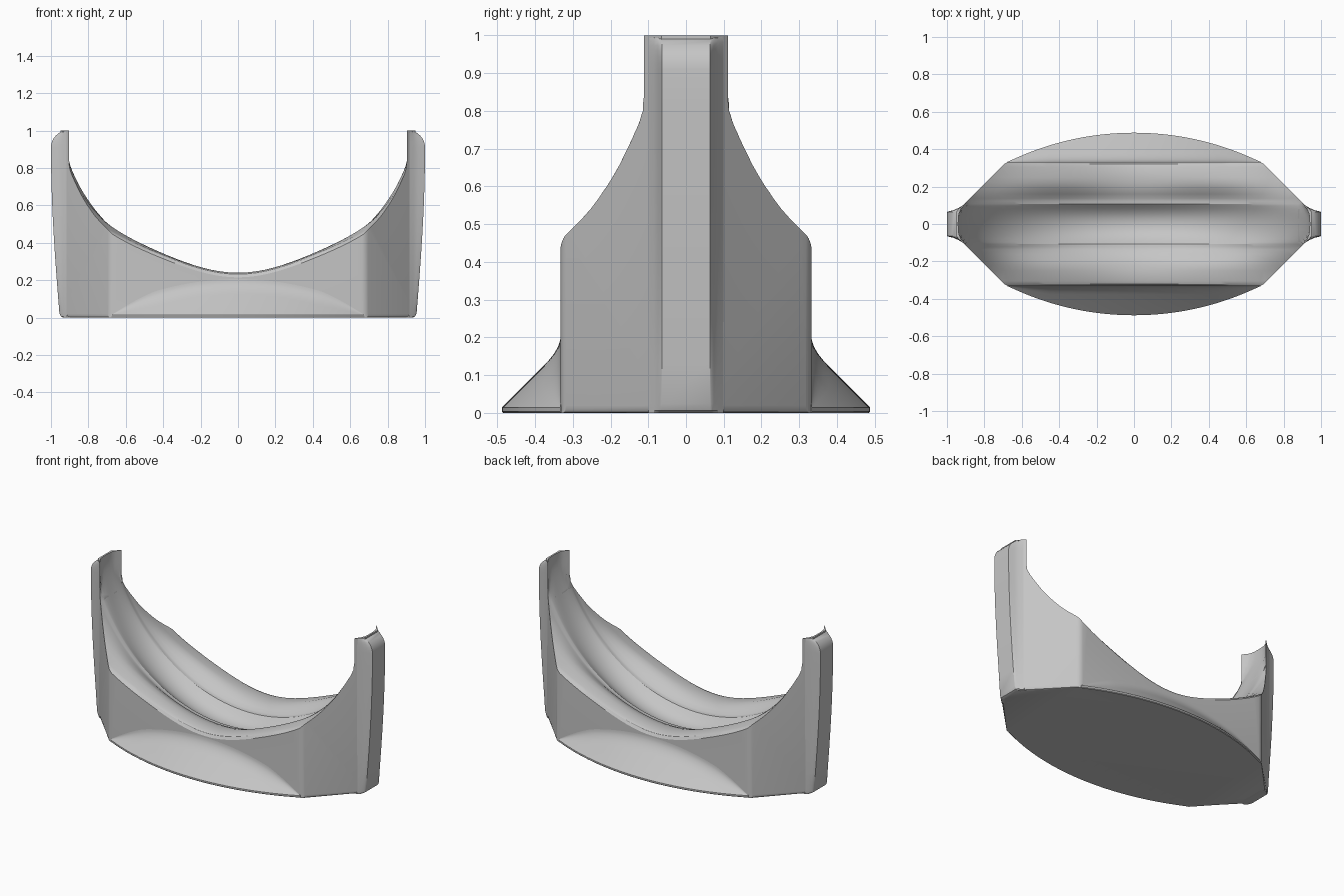
import bpy, bmesh, math

if "Cube" in bpy.data.objects:
    bpy.data.objects.remove(bpy.data.objects["Cube"], do_unlink=True)

grey = bpy.data.materials.new("plain grey")
grey.use_nodes = True
colour = (0.56, 0.56, 0.56, 1)
grey.diffuse_color = colour
grey.node_tree.nodes["Principled BSDF"].inputs["Base Color"].default_value = colour


def make(name, bm):
    bmesh.ops.recalc_face_normals(bm, faces=bm.faces)
    mesh = bpy.data.meshes.new(name)
    bm.to_mesh(mesh)
    bm.free()
    obj = bpy.data.objects.new(name, mesh)
    bpy.context.collection.objects.link(obj)
    mesh.materials.append(grey)
    return obj


def loft(name, rings):
    """Closed skin through a row of equal closed rings, with end caps."""
    bm = bmesh.new()
    rows = [[bm.verts.new(p) for p in ring] for ring in rings]
    n = len(rows[0])
    for a, b in zip(rows, rows[1:]):
        for i in range(n):
            j = (i + 1) % n
            bm.faces.new((a[i], a[j], b[j], b[i]))
    bm.faces.new(rows[0])
    bm.faces.new(rows[-1])
    bmesh.ops.remove_doubles(bm, verts=bm.verts, dist=1e-5)
    return make(name, bm)


def smooth(obj, angle=28):
    bpy.ops.object.select_all(action="DESELECT")
    obj.select_set(True)
    bpy.context.view_layer.objects.active = obj
    bpy.ops.object.shade_smooth_by_angle(angle=math.radians(angle))


def add_cut(obj):
    mod = obj.modifiers.new("bowl cut", "BOOLEAN")
    mod.operation = "DIFFERENCE"
    mod.solver = "EXACT"
    mod.object = cutter
    bpy.context.view_layer.objects.active = obj
    bpy.ops.object.select_all(action="DESELECT")
    obj.select_set(True)
    bpy.ops.object.modifier_apply(modifier=mod.name)


# Bowl cutter: round central channel, ledge, then a raised outer band
# Sections are (y, half width, depth, width limit)
CENTRE = 1.24
half = [
    (0.0, 0.975, 1.10, 0.94), (0.03, 0.975, 1.096, 0.939),
    (0.055, 0.976, 1.086, 0.936), (0.08, 0.98, 1.068, 0.925),
    (0.097, 0.986, 1.05, 0.911), (0.108, 0.992, 1.039, 0.904),
    (0.122, 1.0, 1.037, 0.904), (0.137, 1.003, 1.035, 0.91),
    (0.16, 1.015, 1.02, 0.95), (0.19, 1.035, 1.008, 1.0),
    (0.22, 1.055, 1.001, 1.1), (0.25, 1.075, 1.0, 1.2),
    (0.305, 1.105, 1.0, 1.2), (0.322, 1.105, 1.008, 1.2),
    (0.332, 1.095, 1.025, 1.2), (0.5, 1.095, 1.025, 1.2),
]
sections = [(-y, a, b, c) for y, a, b, c in reversed(half[1:])] + half
rings = []
STEPS = 72
for y, a, b, limit in sections:
    swell = 0.03 * max(0, min(1, (abs(y) - 0.13) / 0.09))
    ring = []
    for i in range(STEPS + 1):
        t = math.pi * i / STEPS
        x = max(-limit, min(limit, a * math.cos(t)))
        z = CENTRE - b * math.sin(t)
        if abs(x) < 0.9:
            z += swell * math.sin(math.pi * x / 0.9) ** 2
        ring.append((x, y, z))
    rings.append(ring)
cutter = loft("bowl_cutter", rings)
cutter.hide_render = True

# Main body: eight-sided block, rounded along the foot and the corners
WALL = 0.332
corner = [(0.95, 0.065), (0.683, WALL)]
quarter = corner + [(-x, y) for x, y in reversed(corner)]
plan = quarter + [(-x, -y) for x, y in quarter]
bm = bmesh.new()
base = bm.faces.new([bm.verts.new((x, y, 0)) for x, y in plan])
ext = bmesh.ops.extrude_face_region(bm, geom=[base])
for v in ext["geom"]:
    if isinstance(v, bmesh.types.BMVert):
        v.co.z = 1.0
corners = [e for e in bm.edges
           if abs(e.verts[0].co.z - e.verts[1].co.z) > 0.5 and abs(e.verts[0].co.y) > 0.3]
bmesh.ops.bevel(bm, geom=corners, offset=0.02, segments=3, affect="EDGES", profile=0.5)
foot = [e for e in bm.edges if all(v.co.z < 0.01 for v in e.verts)
        and min(abs(v.co.y) for v in e.verts) < 0.3]
bmesh.ops.bevel(bm, geom=foot, offset=0.02, segments=3, affect="EDGES", profile=0.5)
body = make("cradle_body", bm)
add_cut(body)
smooth(body)

# End ribs: flaring outward to a rounded top, blending into the body sides
R = 0.09
FOOT = 0.955
outline = [(FOOT - 0.02, 0.0), (FOOT - 0.008, 0.006), (FOOT, 0.024)]
for i in range(1, 9):
    z = 0.024 + (1 - R - 0.024) * i / 8
    outline.append((FOOT + (1 - FOOT) * math.sin(i / 8 * math.pi / 2), z))
for i in range(1, 9):
    t = math.pi / 2 * i / 8
    outline.append((1 - R + R * math.cos(t), 1 - R + R * math.sin(t)))
widths = [-0.1, -0.085, -0.074, -0.068, -0.064, 0.064, 0.068, 0.074, 0.085, 0.1]
reach = [0.0, 0.15, 0.4, 0.8, 1.0, 1.0, 0.8, 0.4, 0.15, 0.0]
for side, label in ((1, "left"), (-1, "right")):
    rows = []
    for y, k in zip(widths, reach):
        # the rib shrinks back to the flat side of the body at its edges
        wall = 1.0145 - abs(y)
        row = [(side * 0.88, y, 0.0)]
        for x, z in outline:
            row.append((side * min(x, wall + (x - wall) * k), y, z))
        row.append((side * 0.88, y, 1.0))
        rows.append(row)
    rib = loft(label + "_end_rib", rows)
    add_cut(rib)
    smooth(rib)

# Front and back skirts: sloped curved feet with a soft fillet at the wall
HALF, SAG = 0.675, 0.156
RAD = HALF * HALF / (2 * SAG) + SAG / 2
for side, label in ((-1, "front"), (1, "back")):
    rows = []
    for i in range(49):
        x = HALF * (2 * i / 48 - 1)
        out = math.sqrt(RAD * RAD - x * x) - (RAD - SAG)
        out = max(out, 0.001)
        f = min(0.045, out * 0.5)
        profile = [(-0.05, 0.0), (out - 0.004, 0.0), (out, 0.004), (out, 0.014)]
        # quadratic blend from the slope into the upright wall
        for k in range(7):
            t = k / 6
            profile.append((f * (1 - t) ** 2,
                            0.014 + out - f * (1 - t) ** 2 + f * t * t * 0.8))
        profile.append((-0.05, 0.014 + out))
        rows.append([(x, side * (WALL + d), z) for d, z in profile])
    smooth(loft(label + "_skirt", rows), 35)

cutter.hide_viewport = True
